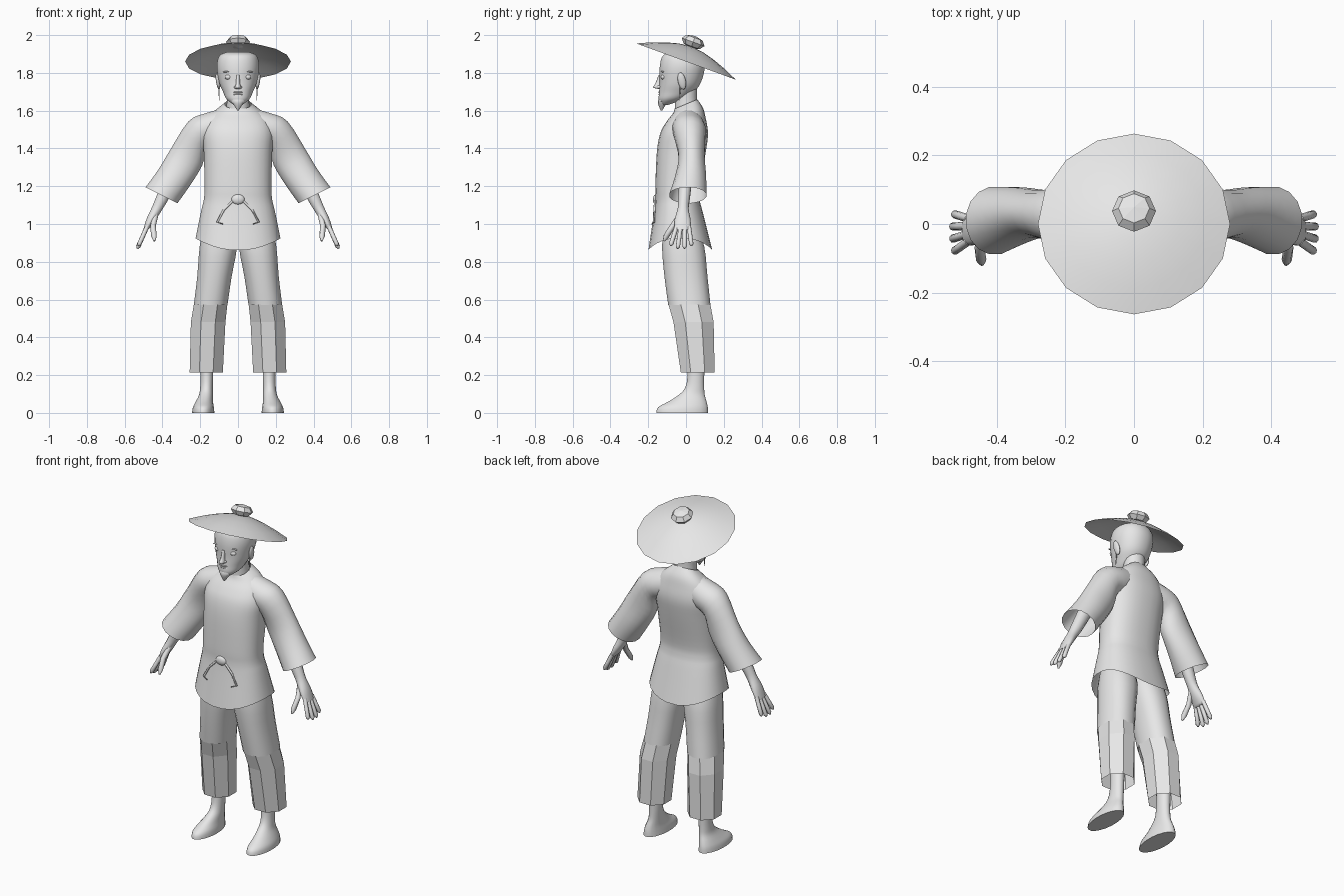
import bpy, bmesh, math
from mathutils import Vector, Matrix

if "Cube" in bpy.data.objects:
    bpy.data.objects.remove(bpy.data.objects["Cube"], do_unlink=True)

GREY = (.8, .8, .8, 1)
clay = bpy.data.materials.new("plain grey")
clay.use_nodes = True
clay.diffuse_color = GREY
clay.node_tree.nodes["Principled BSDF"].inputs["Base Color"].default_value = GREY


def finish(name, bm, angle=40):
    """Turn a bmesh into a named object, flat when angle is zero."""
    bmesh.ops.recalc_face_normals(bm, faces=bm.faces)
    mesh = bpy.data.meshes.new(name)
    bm.to_mesh(mesh)
    bm.free()
    mesh.materials.append(clay)
    obj = bpy.data.objects.new(name, mesh)
    bpy.context.collection.objects.link(obj)
    if angle:
        bpy.ops.object.select_all(action='DESELECT')
        obj.select_set(True)
        bpy.context.view_layer.objects.active = obj
        bpy.ops.object.shade_smooth_by_angle(angle=math.radians(angle))
    return obj


def ring(z, wide, deep, x=0, y=0, rise_x=0, rise_y=0, lift=0):
    """Cross-section: half width, half depth, centre, slopes and side lift."""
    return Vector((x, y, z, wide, deep, rise_x, rise_y, lift))


def smooth_rings(rings, steps):
    """Fill in rings between the given ones along a smooth curve."""
    out = []
    for i, (start, end) in enumerate(zip(rings, rings[1:])):
        before, after = rings[max(i - 1, 0)], rings[min(i + 2, len(rings) - 1)]
        leave, arrive = (end - before) / 2, (after - start) / 2
        for k in range(steps):
            t = k / steps
            ease = t * t * (3 - 2 * t)
            out.append(start.lerp(end, ease) + leave * t * (1 - t) ** 2 - arrive * t * t * (1 - t))
    return out + [rings[-1]]


def bridge(bm, loops):
    """Join neighbouring loops of vertices with quads."""
    for low, high in zip(loops, loops[1:]):
        for k in range(len(low)):
            bm.faces.new((low[k - 1], low[k], high[k], high[k - 1]))


def tube(name, rings, sides=20, steps=3, caps="", side=1, square=1, angle=40):
    """Loft cross-sections into a skin, mirrored when side is negative."""
    bm, loops = bmesh.new(), []
    for x, y, z, wide, deep, rise_x, rise_y, lift in smooth_rings(rings, steps):
        loop = []
        for k in range(sides):
            turn = math.tau * (k + .5) / sides
            c, s = (math.copysign(abs(f(turn)) ** square, f(turn)) for f in (math.cos, math.sin))
            loop.append(bm.verts.new((side * (x + wide * c), y + deep * s,
                                      z + rise_x * c + rise_y * s + lift * c * c)))
        loops.append(loop)
    bridge(bm, loops)
    if "start" in caps:
        bm.faces.new(loops[0])
    if "end" in caps:
        bm.faces.new(loops[-1])
    return finish(name, bm, angle)


def ball(name, place, size, tilt=0, lean=0, segments=16, rows=10, angle=60):
    """Stretched sphere, tilted about x and leaned about y in degrees."""
    bm = bmesh.new()
    bmesh.ops.create_uvsphere(bm, u_segments=segments, v_segments=rows, radius=1)
    turn = Matrix.Rotation(math.radians(lean), 4, 'Y') @ Matrix.Rotation(math.radians(tilt), 4, 'X')
    bm.transform(Matrix.Translation(place) @ turn @ Matrix.Diagonal((*size, 1)))
    return finish(name, bm, angle)


def strand(name, side, points, thick, tip, sides=8):
    """Round rod through points, narrowing to its tip."""
    bm, loops = bmesh.new(), []
    points = [Vector((side * x, y, z)) for x, y, z in points]
    for i, point in enumerate(points):
        last = point == points[-1]
        way = points[i if last else i + 1] - points[max(i - 1, 0)]
        turn = way.to_track_quat('Z', 'Y')
        radius = tip if last else thick
        loops.append([bm.verts.new(point + turn @ Vector((radius * math.cos(a), radius * math.sin(a), 0)))
                      for a in (math.tau * k / sides for k in range(sides))])
    bridge(bm, loops)
    bm.faces.new(loops[0])
    bm.faces.new(loops[-1])
    return finish(name, bm, 60)


# Tilted straw hat: open shallow dome with a faceted knob
HAT_TILT = -20
HAT_RADIUS = .28
hat_frame = Matrix.Translation((0, 0, 1.86)) @ Matrix.Rotation(math.radians(HAT_TILT), 4, 'X')
bm = bmesh.new()
profile = [bm.verts.new((0, -HAT_RADIUS * part, .086 * (1 - part ** 1.6)))
           for part in (1, .75, .5, .25, 0)]
edges = [bm.edges.new(pair) for pair in zip(profile, profile[1:])]
bmesh.ops.spin(bm, geom=profile + edges, cent=(0, 0, 0), axis=(0, 0, 1),
               angle=math.tau, steps=16)
bmesh.ops.remove_doubles(bm, verts=bm.verts, dist=.001)
bm.transform(hat_frame)
finish("hat", bm)
ball("hat_knob", hat_frame @ Vector((0, 0, .11)), (.064, .064, .034),
     tilt=HAT_TILT, segments=8, rows=4, angle=0)

# Head, lofted from chin to crown, and neck
tube("head", [
    ring(1.63, .02, .02, y=-.115), ring(1.66, .06, .065, y=-.08),
    ring(1.7, .08, .093, y=-.05), ring(1.75, .1, .11, y=-.03),
    ring(1.83, .113, .12, y=-.02), ring(1.89, .1, .104, y=-.02),
    ring(1.91, .06, .06, y=-.02)], 24, 4, "start end", square=.93, angle=60)
tube("neck", [ring(1.56, .07, .07, y=.01), ring(1.64, .06, .06), ring(1.73, .06, .06)])

# Face details
tube("nose", [
    ring(1.715, .016, .016, y=-.13), ring(1.723, .017, .029, y=-.145),
    ring(1.745, .011, .022, y=-.14), ring(1.79, .009, .01, y=-.135)],
    10, caps="start end", angle=70)
tube("goatee", [ring(1.66, .04, .026, y=-.12), ring(1.64, .03, .023, y=-.126),
                ring(1.6, .003, .004, y=-.13)], 10, caps="start end")
for name, height in (("upper_lip", 1.697), ("lower_lip", 1.686)):
    ball(name, (0, -.136, height), (.028, .01, .006))

# Tunic body with a hem that lifts at the sides
tube("tunic", [
    ring(1.635, .07, .06, rise_y=.025), ring(1.6, .12, .08, y=.01, rise_y=.015),
    ring(1.55, .165, .105, rise_y=.01), ring(1.48, .188, .127, y=-.01),
    ring(1.38, .182, .13, y=-.025), ring(1.2, .178, .118, y=-.045),
    ring(1.13, .182, .118, y=-.045), ring(1.06, .196, .13, y=-.04, lift=.01),
    ring(.86, .226, .17, y=-.03, lift=.065)], 28, 4, square=.85)
ball("belt_knot", (0, -.158, 1.13), (.036, .017, .028))

for side, word in ((1, "left"), (-1, "right")):
    # Eye, brow, ear, nostril and side lock
    ball(word + "_eye", (side * .05, -.12, 1.778), (.02, .014, .014))
    ball(word + "_brow", (side * .05, -.123, 1.808), (.03, .009, .004), lean=side * 6)
    ball(word + "_ear", (side * .106, -.022, 1.757), (.011, .021, .046), tilt=12, lean=side * 8)
    ball(word + "_nostril", (side * .012, -.143, 1.725), (.009, .012, .008))
    strand(word + "_side_lock", side, [(.1, -.03, 1.73), (.1, -.035, 1.655)], .004, .001)
    # Ribbon hanging from the belt knot
    strand(word + "_ribbon", side, [(.03, -.163, 1.12), (.075, -.167, 1.075),
                                    (.11, -.17, 1.01), (.08, -.18, 1)], .006, .003)
    # Shoulder running into a wide open sleeve
    tube(word + "_sleeve", [
        ring(1.53, .02, .075, x=.05, y=.01, rise_x=.085),
        ring(1.507, .03, .088, x=.145, y=.015, rise_x=.08),
        ring(1.472, .05, .084, x=.213, y=.02, rise_x=.073),
        ring(1.355, .084, .07, x=.272, y=.03, rise_x=.046),
        ring(1.25, .086, .083, x=.335, y=.025, rise_x=.042),
        ring(1.152, .086, .1, x=.405, y=.01, rise_x=.043)], 16, side=side)
    # Forearm and palm
    tube(word + "_hand", [
        ring(1.25, .035, .035, x=.35, rise_x=.02),
        ring(1.14, .03, .032, x=.4, y=-.01, rise_x=.015),
        ring(1.08, .026, .03, x=.43, y=-.015, rise_x=.01),
        ring(1.02, .021, .044, x=.463, y=-.018, rise_x=.01),
        ring(.97, .014, .045, x=.488, y=-.018)], 12, caps="start end", side=side, angle=60)
    # Fingers fan out from the palm, shorter towards the edges
    for finger, name in enumerate(("index", "middle", "ring", "little")):
        fan = finger - 1.5
        root = Vector((.482, .022 * fan - .017, .985))
        tip = Vector((.536 - .006 * abs(fan), .037 * fan - .026, .862 + .015 * abs(fan)))
        strand(f"{word}_{name}_finger", side,
               [root, root.lerp(tip, .5), root.lerp(tip, .9), tip], .012, .004)
    strand(word + "_thumb", side, [(.435, -.03, 1.05), (.45, -.07, .99),
                                   (.445, -.105, .935), (.443, -.118, .91)], .015, .005)
    # Trousers: smooth thigh and flat-sided lower leg
    tube(word + "_trouser_thigh", [
        ring(1, .085, .085, x=.096, y=-.03), ring(.88, .1, .113, x=.104, y=-.015),
        ring(.72, .092, .115, x=.125), ring(.57, .09, .113, x=.145, y=.018)],
        side=side, square=.88)
    tube(word + "_trouser_shin", [
        ring(.575, .096, .12, x=.145, y=.018), ring(.48, .099, .115, x=.158, y=.04),
        ring(.215, .095, .097, x=.168, y=.062)], 8, 1, side=side, angle=0)
    # Shin and bare foot
    tube(word + "_foot", [
        ring(.32, .036, .045, x=.165, y=.055), ring(.19, .034, .045, x=.165, y=.052),
        ring(.13, .034, .052, x=.167, y=.045), ring(.095, .037, .07, x=.17, y=.03),
        ring(.06, .046, .102, x=.178, y=.008), ring(.03, .056, .133, x=.183, y=-.016),
        ring(0, .06, .139, x=.184, y=-.02)], caps="end", side=side, angle=50)
